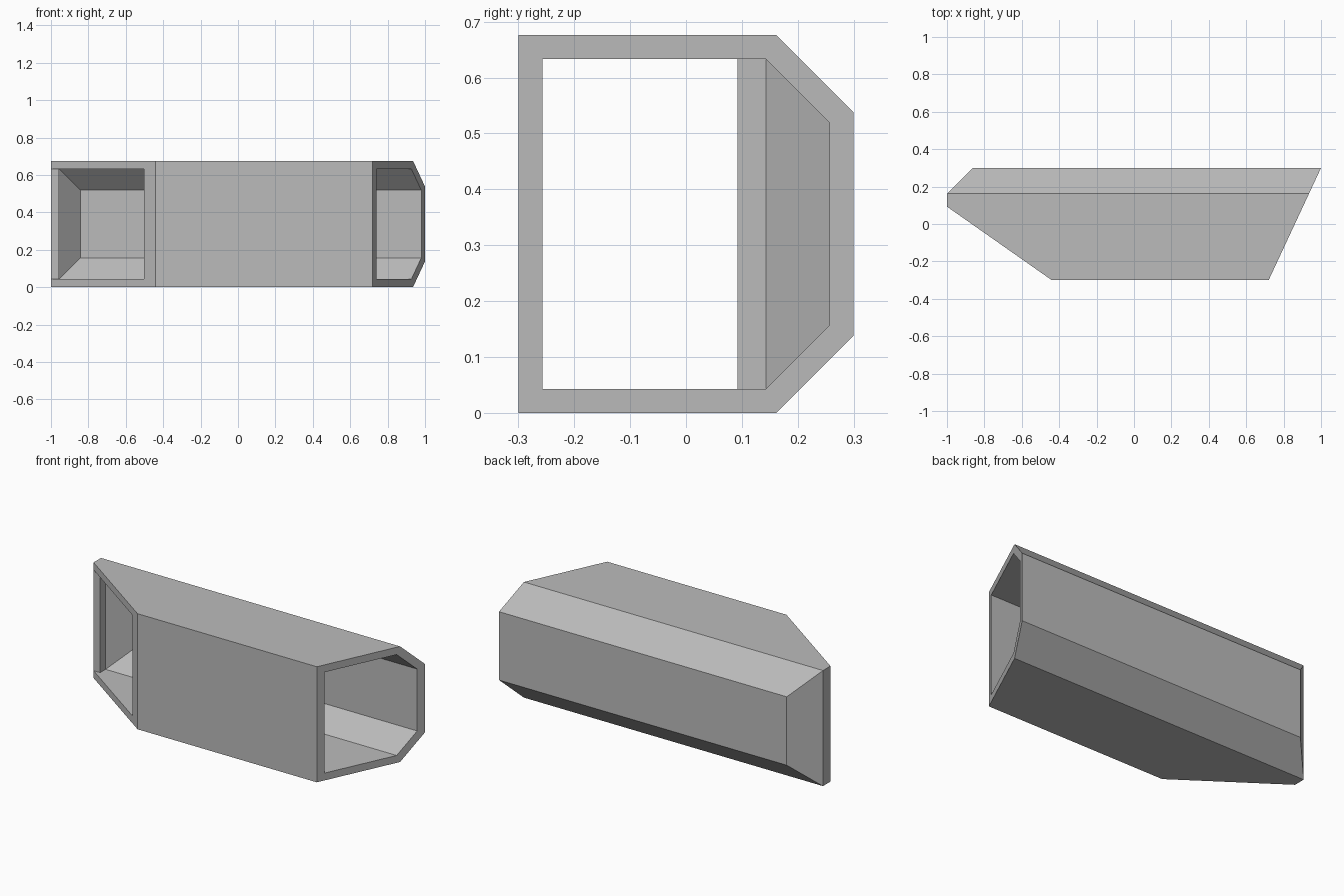
import bpy
import bmesh
from mathutils import Vector

cube = bpy.data.objects.get("Cube")
if cube:
    bpy.data.objects.remove(cube, do_unlink=True)

WALL = 0.043
HEIGHT = 0.676
LEDGE_Y = 0.0925

grey = bpy.data.materials.new("plain_grey")
grey.use_nodes = True
colour = (0.5, 0.5, 0.5, 1)
grey.diffuse_color = colour
grey.node_tree.nodes["Principled BSDF"].inputs["Base Color"].default_value = colour


def finish(name, bm):
    bmesh.ops.recalc_face_normals(bm, faces=bm.faces)
    mesh = bpy.data.meshes.new(name)
    bm.to_mesh(mesh)
    bm.free()
    mesh.materials.append(grey)
    obj = bpy.data.objects.new(name, mesh)
    bpy.context.collection.objects.link(obj)
    return obj


def prism(profile, x0, x1):
    """Extrude a (y, z) profile along x."""
    bm = bmesh.new()
    face = bm.faces.new([bm.verts.new((x0, y, z)) for y, z in profile])
    ext = bmesh.ops.extrude_face_region(bm, geom=[face])
    verts = [v for v in ext["geom"] if isinstance(v, bmesh.types.BMVert)]
    bmesh.ops.translate(bm, verts=verts, vec=(x1 - x0, 0, 0))
    return bm


def trim(bm, a, b):
    """Slice vertically through plan points a and b, dropping the right-hand side."""
    direction = Vector((b[0] - a[0], b[1] - a[1], 0))
    normal = Vector((direction.y, -direction.x, 0))
    cut = bmesh.ops.bisect_plane(bm, geom=bm.verts[:] + bm.edges[:] + bm.faces[:],
                                 plane_co=(a[0], a[1], 0), plane_no=normal,
                                 clear_outer=True)
    rim = [e for e in cut["geom_cut"] if isinstance(e, bmesh.types.BMEdge)]
    bmesh.ops.contextual_create(bm, geom=rim)


def section(inset, shoulder, chamfer):
    """Box section with both rear edges chamfered."""
    low, high, back = inset, HEIGHT - inset, 0.3 - inset
    return [(inset - 0.3, low), (shoulder, low), (back, low + chamfer),
            (back, high - chamfer), (shoulder, high), (inset - 0.3, high)]


# Outer shell: slanted ends and a hipped rear corner
shell = prism(section(0, 0.162, 0.138), -1, 1.2)
trim(shell, (0.72, -0.3), (1, 0.3))
trim(shell, (-0.862, 0.3), (-1, 0.162))
trim(shell, (-1, 0.093), (-0.44, -0.3))
duct = finish("duct_shell", shell)

# Inner cavity, open through the right-hand slant
cavity = prism(section(WALL, 0.143, 0.114), WALL - 1, 1.3)
trim(cavity, (-0.843, 0.257), (-0.957, 0.143))

# Opening through the other slanted end
opening = prism([(WALL - 0.3, WALL), (LEDGE_Y, WALL),
                 (LEDGE_Y, HEIGHT - WALL), (WALL - 0.3, HEIGHT - WALL)], -1.2, -0.3)

for cutter in (finish("cavity_cutter", cavity), finish("opening_cutter", opening)):
    bpy.context.view_layer.objects.active = duct
    mod = duct.modifiers.new("hollow", 'BOOLEAN')
    mod.operation = 'DIFFERENCE'
    mod.solver = 'EXACT'
    mod.object = cutter
    bpy.ops.object.modifier_apply(modifier=mod.name)
    bpy.data.objects.remove(cutter, do_unlink=True)
